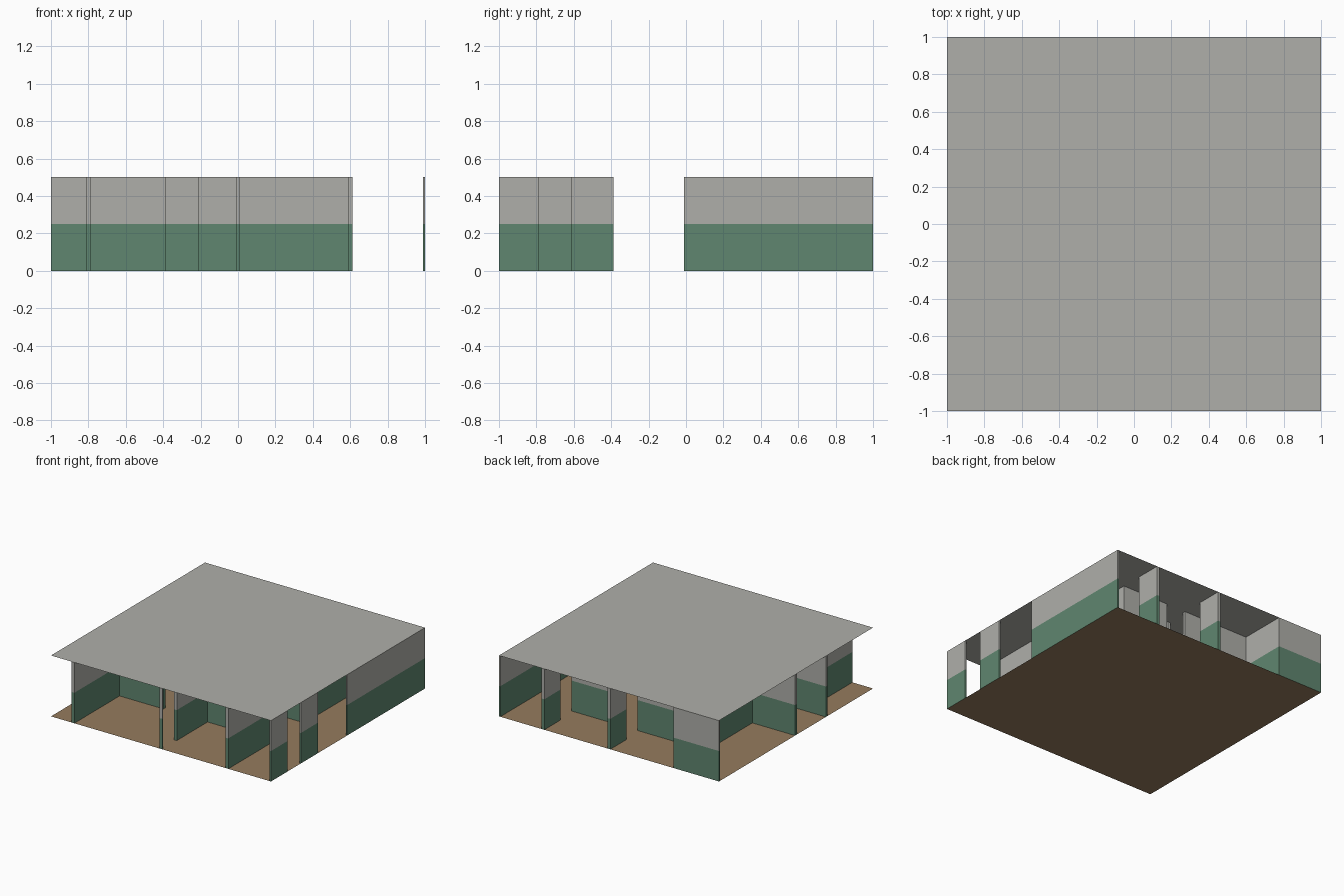
import bpy, bmesh

cube = bpy.data.objects.get("Cube")
if cube:
    bpy.data.objects.remove(cube)

HEIGHT = 0.5
T = 0.012  # half thickness of a wall


def material(name, rgb):
    mat = bpy.data.materials.new(name)
    mat.use_nodes = True
    colour = (*rgb, 1)
    mat.diffuse_color = colour
    mat.node_tree.nodes["Principled BSDF"].inputs["Base Color"].default_value = colour
    return mat


plaster = material("grey_plaster", (0.43, 0.43, 0.40))
green = material("green_paint", (0.115, 0.24, 0.16))
wood = material("tan_floor", (0.30, 0.20, 0.11))


def add_object(name, bm, mats):
    mesh = bpy.data.meshes.new(name)
    bm.to_mesh(mesh)
    bm.free()
    for mat in mats:
        mesh.materials.append(mat)
    obj = bpy.data.objects.new(name, mesh)
    bpy.context.collection.objects.link(obj)


def slab(name, z, mat, flip=False):
    """Single square sheet covering the whole plan."""
    bm = bmesh.new()
    bmesh.ops.create_grid(bm, x_segments=1, y_segments=1, size=1)
    bmesh.ops.translate(bm, vec=(0, 0, z), verts=bm.verts)
    if flip:
        bmesh.ops.reverse_faces(bm, faces=bm.faces)
    add_object(name, bm, [mat])


def wall(name, x0, x1, y0, y1):
    """Upright wall, painted green on its lower half."""
    x0, x1, y0, y1 = [max(-1, min(1, v)) for v in (x0, x1, y0, y1)]
    bm = bmesh.new()
    corners = ((x0, y0), (x1, y0), (x1, y1), (x0, y1))
    rings = [[bm.verts.new((x, y, z)) for x, y in corners]
             for z in (0, HEIGHT / 2, HEIGHT)]
    for tier in range(2):
        low, high = rings[tier], rings[tier + 1]
        for i in range(4):
            j = (i + 1) % 4
            face = bm.faces.new((low[i], low[j], high[j], high[i]))
            face.material_index = tier
    add_object(name, bm, [green, plaster])


def wall_along_x(name, y, *spans):
    for a, b in spans:
        wall(name, a - T, b + T, y - T, y + T)


def wall_along_y(name, x, *spans):
    for a, b in spans:
        wall(name, x - T, x + T, a - T, b + T)


# Floor and ceiling sheets
slab("floor", 0, wood)
slab("ceiling", HEIGHT, plaster)

# Outer walls
wall_along_y("east_wall", 1, (-1, -0.8), (-0.6, -0.4), (0, 1))
wall_along_x("back_wall", 1, (-1, -0.6))

# Walls on both sides of the cross corridor
wall_along_x("front_corridor_wall", -0.4, (-1, -0.4), (-0.2, 0.6))
wall_along_x("back_corridor_wall", 0, (-1, 0.6))

# Front room dividers
wall_along_y("front_left_divider", -0.8, (-1, -0.4))
wall_along_y("front_middle_divider", 0, (-1, -1), (-0.8, -0.4))
wall_along_y("front_right_divider", 0.6, (-1, -0.4))

# Back room dividers
wall_along_y("back_left_divider", -0.6, (0, 1))
wall_along_y("back_middle_divider", 0, (0, 0.4), (0.8, 1))
wall_along_y("back_right_divider", 0.6, (0, 0.6), (0.8, 1))
wall_along_x("back_cross_wall", 0.6, (-0.6, 0), (0.2, 0.6))
